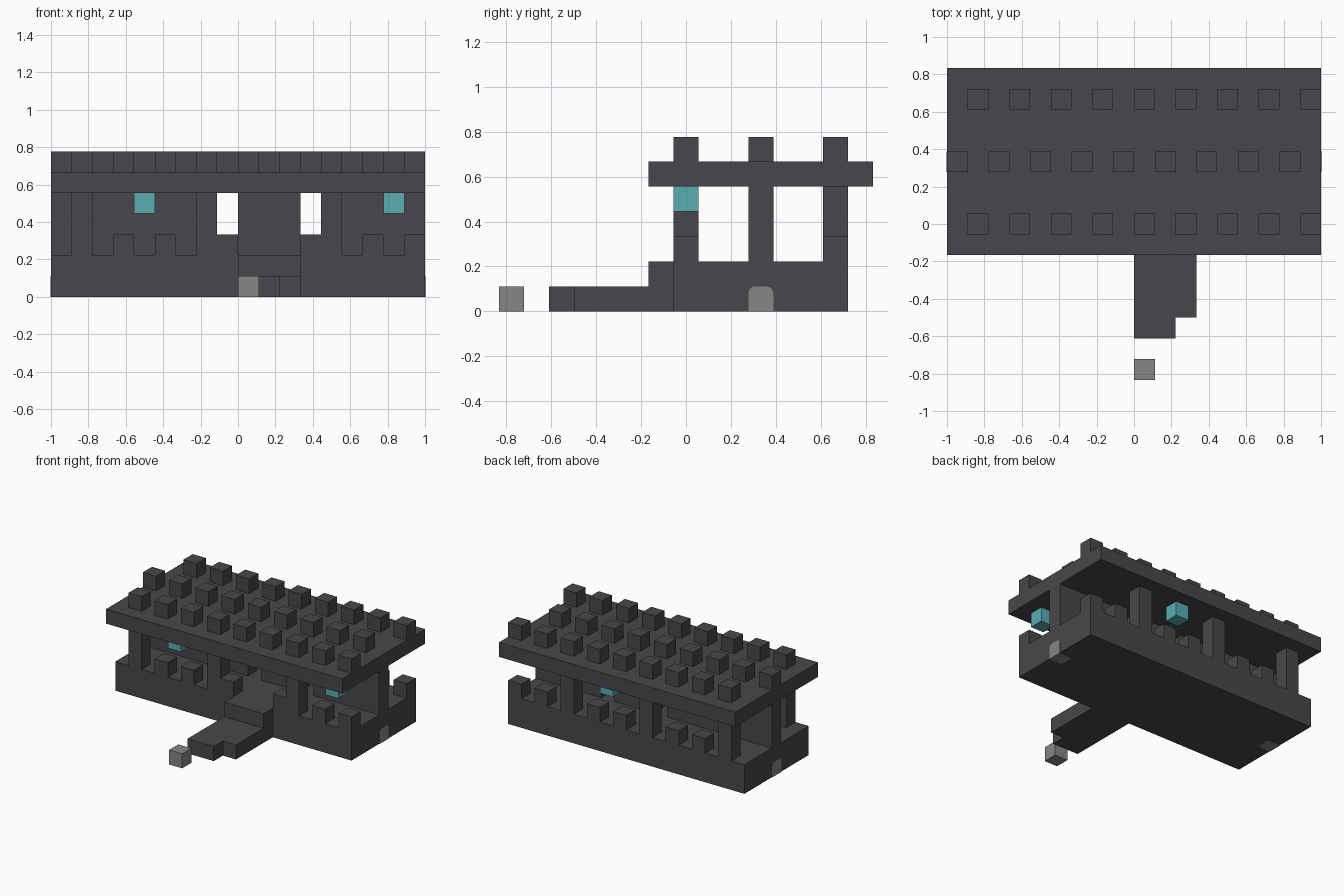
import bpy, bmesh
from mathutils import Vector

if "Cube" in bpy.data.objects:
    bpy.data.objects.remove(bpy.data.objects["Cube"])

CELL = 1 / 9                        # everything sits on a block grid
ORIGIN = Vector((-9, -7.5, 0))


def material(name, rgb):
    mat = bpy.data.materials.new(name)
    mat.use_nodes = True
    mat.diffuse_color = (*rgb, 1)
    mat.node_tree.nodes["Principled BSDF"].inputs["Base Color"].default_value = (*rgb, 1)
    return mat


stone = material("dark_stone", (0.065, 0.062, 0.069))
grey = material("light_grey", (0.24, 0.24, 0.235))
teal = material("teal_glow", (0.10, 0.42, 0.45))


def add_box(bm, low, high):
    """Add a box spanning two grid corners."""
    low, high = Vector(low), Vector(high)
    verts = bmesh.ops.create_cube(bm, size=1)["verts"]
    for v in verts:
        v.co = ((low + high) / 2 + v.co * (high - low) + ORIGIN) * CELL


def finish(name, bm, mat):
    mesh = bpy.data.meshes.new(name)
    bm.to_mesh(mesh)
    bm.free()
    mesh.materials.append(mat)
    obj = bpy.data.objects.new(name, mesh)
    bpy.context.collection.objects.link(obj)
    return obj


def boxes(name, mat, spans):
    bm = bmesh.new()
    for low, high in spans:
        add_box(bm, low, high)
    return finish(name, bm, mat)


def row(name, mat, columns, y, z, top):
    """One-block-wide columns along a row."""
    boxes(name, mat, [((x, y, z), (x + 1, y + 1, top)) for x in columns])


FRONT, MIDDLE, BACK = 7, 10, 13

# Foundation and roof slab
boxes("foundation", stone, [((0, FRONT, 0), (18, BACK + 1, 2))])
boxes("roof_slab", stone, [((0, 6, 5), (18, 15, 6))])

# Middle wall with two doorways
boxes("middle_wall", stone, [((a, MIDDLE, 2), (b, MIDDLE + 1, 5))
                             for a, b in ((0, 8), (9, 12), (13, 18))])

# Pillars and low parapet blocks
for label, y, low_blocks in (("front", FRONT, (3, 5, 8, 12, 15, 17)),
                             ("back", BACK, (3, 5, 9, 11, 15, 17))):
    row(label + "_pillars", stone, (1, 7, 13), y, 2, 5)
    row(label + "_parapet", stone, low_blocks, y, 2, 3)

# Staggered roof blocks
for label, y, start in (("front", FRONT, 1), ("middle", MIDDLE, 0), ("back", BACK, 1)):
    row(label + "_roof_blocks", stone, range(start, 18, 2), y, 6, 7)

# Entrance landing and path
boxes("entrance_landing", stone, [((9, 6, 0), (12, 7, 2))])
boxes("entrance_path", stone, [((9, 3, 0), (12, 6, 1)), ((9, 2, 0), (11, 3, 1))])
row("loose_path_block", grey, (9,), 0, 0, 1)

# Hanging lanterns
row("front_lanterns", teal, (4, 16), FRONT, 4, 5)
row("back_lantern", teal, (10,), BACK, 4, 5)

# Rounded grey niches set into both ends
for label, x, outer in (("right", 0, -1), ("left", 17, 1)):
    bm = bmesh.new()
    gap = 0.015
    add_box(bm, (x - gap * (outer < 0), MIDDLE, -gap),
            (x + 1 + gap * (outer > 0), MIDDLE + 1, 1))
    edges = [e for e in bm.edges
             if not all(v.co.z < CELL / 2 for v in e.verts)
             and not all(v.co.x * outer > 1 for v in e.verts)]
    bmesh.ops.bevel(bm, geom=edges, offset=0.032, segments=4, profile=0.5,
                    affect='EDGES')
    finish(label + "_end_niche", bm, grey)
